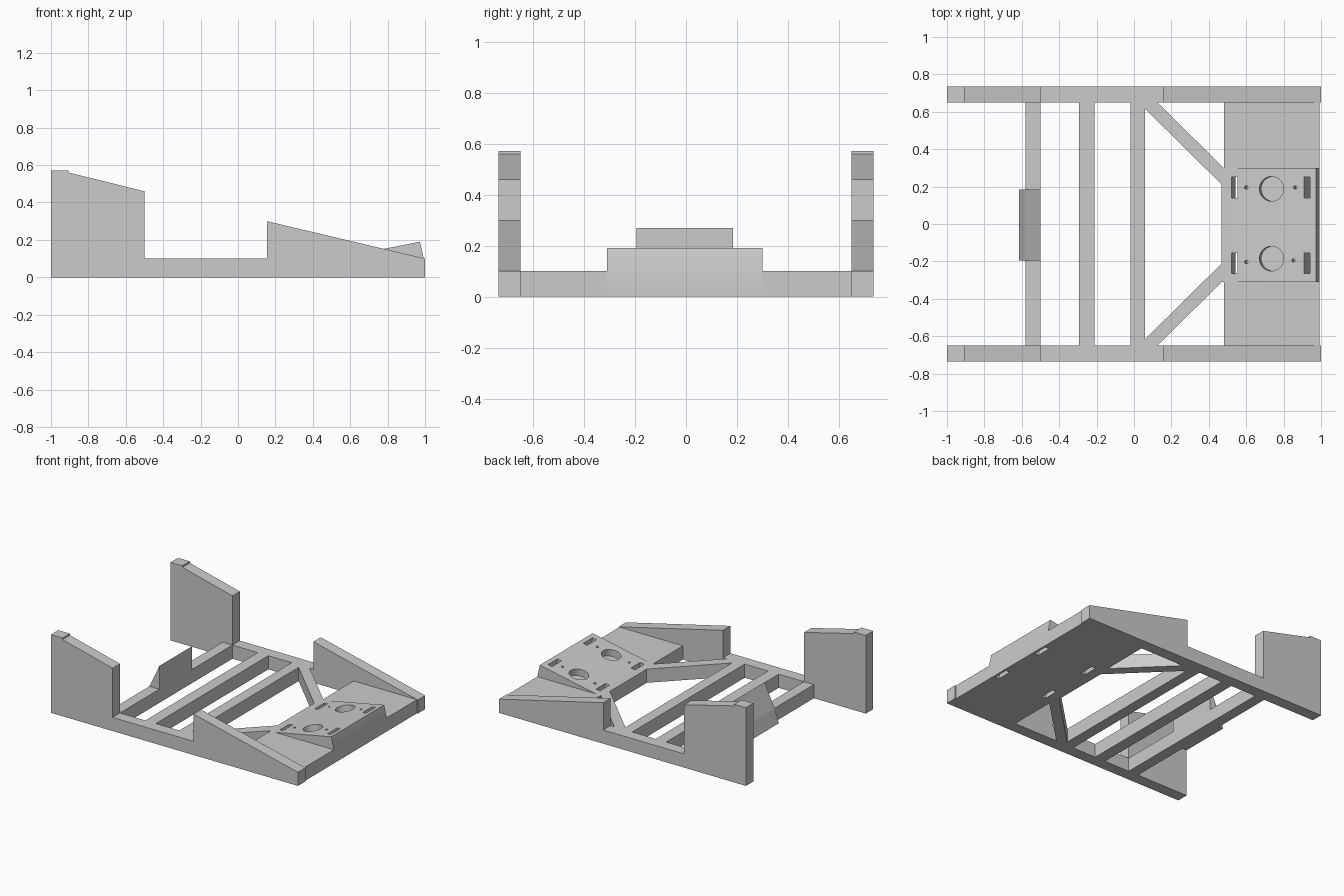
import bpy, bmesh, math
from mathutils import Matrix, Vector

if "Cube" in bpy.data.objects:
    bpy.data.objects.remove(bpy.data.objects["Cube"], do_unlink=True)

grey = bpy.data.materials.new("plain_grey")
grey.use_nodes = True
grey.diffuse_color = (0.6, 0.6, 0.6, 1)
grey.node_tree.nodes["Principled BSDF"].inputs["Base Color"].default_value = (0.6, 0.6, 0.6, 1)


def finish(name, bm):
    bmesh.ops.recalc_face_normals(bm, faces=bm.faces)
    mesh = bpy.data.meshes.new(name)
    bm.to_mesh(mesh)
    bm.free()
    mesh.materials.append(grey)
    obj = bpy.data.objects.new(name, mesh)
    bpy.context.collection.objects.link(obj)
    return obj


def prism(name, points, offset):
    """Extrude a flat 3D outline along an offset."""
    bm = bmesh.new()
    face = bm.faces.new([bm.verts.new(p) for p in points])
    ext = bmesh.ops.extrude_face_region(bm, geom=[face])
    moved = [g for g in ext["geom"] if isinstance(g, bmesh.types.BMVert)]
    bmesh.ops.translate(bm, verts=moved, vec=offset)
    return finish(name, bm)


def side_prism(name, outline, y0, y1):
    return prism(name, [(x, y0, z) for x, z in outline], (0, y1 - y0, 0))


def top_prism(name, outline, height):
    return prism(name, [(x, y, 0) for x, y in outline], (0, 0, height))


INNER, OUTER, BASE = 0.65, 0.735, 0.1

# Side rails, with diagonal braces mirrored across the centre
rail = [(-1, 0), (1, 0), (1, 0.1), (0.155, 0.3), (0.155, 0.1), (-0.5, 0.1),
        (-0.5, 0.46), (-0.905, 0.56), (-0.905, 0.572), (-1, 0.572)]
brace = [(0.06, INNER), (0.06, 0.615), (0.47, 0.21), (0.48, 0.3), (0.125, INNER)]
for side, s in (("left", 1), ("right", -1)):
    side_prism(f"side_rail_{side}", rail, s * INNER, s * OUTER)
    top_prism(f"brace_{side}", [(x, s * y) for x, y in brace], BASE)

# Cross bars
for i, (x0, x1) in enumerate([(-0.58, -0.5), (-0.295, -0.21), (-0.02, 0.06)]):
    side_prism(f"cross_bar_{i + 1}", [(x0, 0), (x1, 0), (x1, BASE), (x0, BASE)], -INNER, INNER)

# Wedge stop on the first bar
side_prism("wedge_stop", [(-0.615, 0), (-0.5, 0), (-0.5, 0.27), (-0.58, 0.1)], -0.195, 0.185)

# End slab on both sides of the mounting plate
PLATE_Y0, PLATE_Y1 = -0.31, 0.3
slab = [(0.48, 0), (0.993, 0), (0.993, BASE), (0.48, BASE)]
side_prism("end_slab_back", slab, PLATE_Y1, INNER)
side_prism("end_slab_front", slab, -INNER, PLATE_Y0)

# Sloped mounting plate
plate = side_prism("mounting_plate", [(0.467, 0), (0.993, 0), (0.993, BASE), (0.973, 0.19),
                                      (0.515, BASE), (0.467, BASE)], PLATE_Y0, PLATE_Y1)

# Cutter for the slots, round pockets and pin holes, square to the slope
slope = 0.09 / 0.458
tilt = Matrix.Rotation(-math.atan(slope), 4, 'Y')
cut = bmesh.new()


def frame(x, y):
    return Matrix.Translation(Vector((x, y, 0.19 + (x - 0.973) * slope))) @ tilt


def cut_round(x, y, radius, sides):
    bmesh.ops.create_cone(cut, cap_ends=True, segments=sides, radius1=radius,
                          radius2=radius, depth=0.1, matrix=frame(x, y))


for y in (0.195, -0.21):
    for x in (0.538, 0.925):
        bmesh.ops.create_cube(cut, size=1, matrix=frame(x, y) @ Matrix.Diagonal((0.032, 0.11, 0.5, 1)))
for y in (0.188, -0.185):
    cut_round(0.735, y, 0.066, 48)
for x, y in ((0.6, 0.195), (0.862, 0.195), (0.6, -0.203), (0.853, -0.195)):
    cut_round(x, y, 0.009, 16)
cutter = finish("hole_cutter", cut)
cutter.hide_render = True

mod = plate.modifiers.new("holes", 'BOOLEAN')
mod.operation = 'DIFFERENCE'
mod.solver = 'EXACT'
mod.object = cutter
bpy.context.view_layer.objects.active = plate
plate.select_set(True)
bpy.ops.object.modifier_apply(modifier=mod.name)
bpy.data.objects.remove(cutter, do_unlink=True)
bpy.ops.object.shade_smooth_by_angle(angle=math.radians(30))
